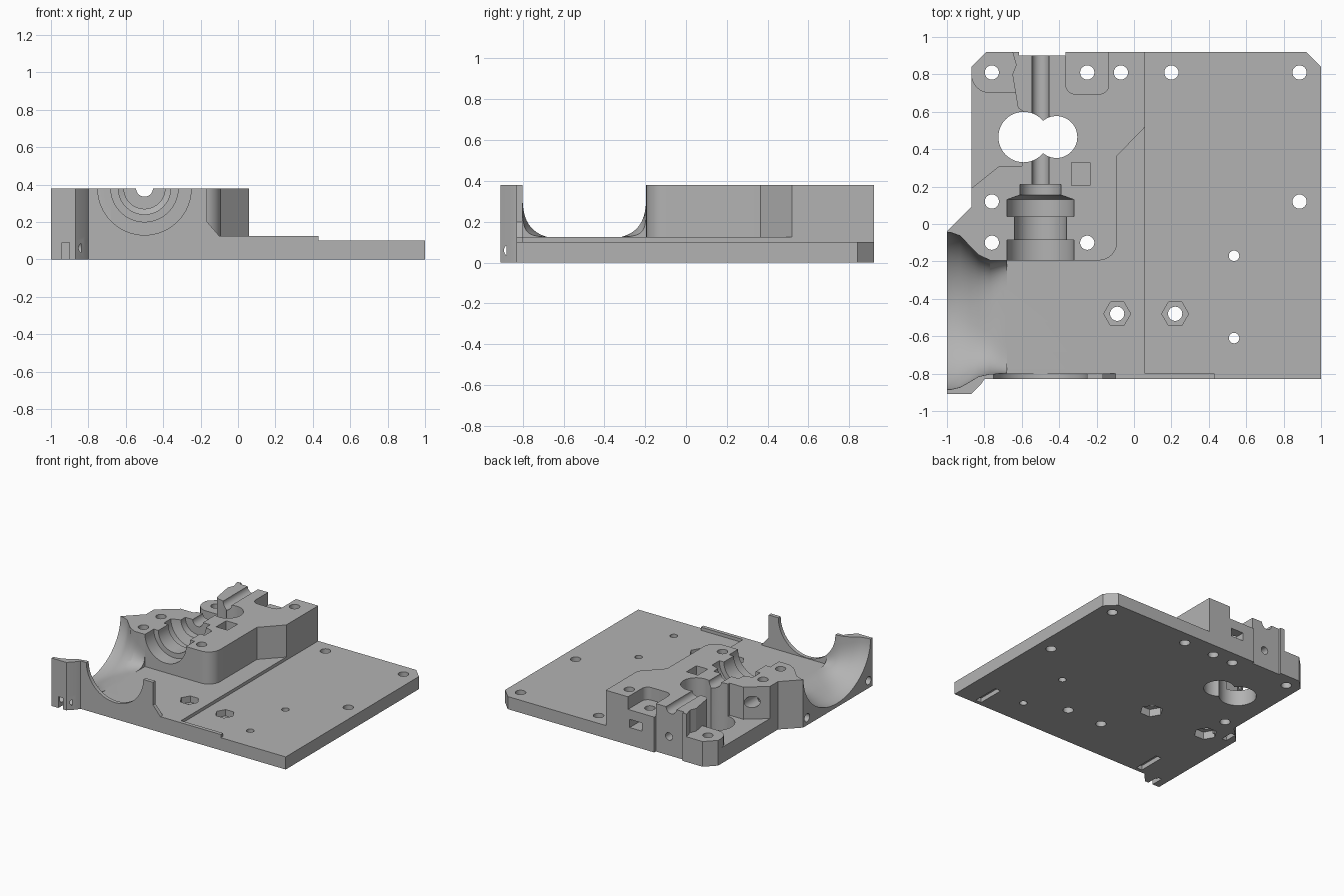
import bpy, bmesh, math
from mathutils import Vector

cube = bpy.data.objects.get("Cube")
if cube:
    bpy.data.objects.remove(cube, do_unlink=True)

grey = bpy.data.materials.new("plain grey")
grey.use_nodes = True
COLOUR = (0.45, 0.45, 0.45, 1)
grey.diffuse_color = COLOUR
grey.node_tree.nodes["Principled BSDF"].inputs["Base Color"].default_value = COLOUR


def loft(name, rings):
    """Closed solid through rings of equal length."""
    bm = bmesh.new()
    loops = [[bm.verts.new(p) for p in ring] for ring in rings]
    for a, b in zip(loops, loops[1:]):
        for i in range(len(a)):
            j = (i + 1) % len(a)
            bm.faces.new((a[i], a[j], b[j], b[i]))
    bm.faces.new(loops[0])
    bm.faces.new(loops[-1])
    bmesh.ops.recalc_face_normals(bm, faces=bm.faces)
    mesh = bpy.data.meshes.new(name)
    bm.to_mesh(mesh)
    bm.free()
    mesh.materials.append(grey)
    obj = bpy.data.objects.new(name, mesh)
    bpy.context.scene.collection.objects.link(obj)
    return obj


def place(axis, u, v, w):
    return {"x": (w, u, v), "y": (u, w, v), "z": (u, v, w)}[axis]


def prism(name, points, lo, hi, axis="z"):
    return loft(name, [[place(axis, u, v, w) for u, v in points] for w in (lo, hi)])


def box(name, x0, x1, y0, y1, z0, z1):
    return prism(name, [(x0, y0), (x1, y0), (x1, y1), (x0, y1)], z0, z1)


def arc(u, v, r, start, end, n=8):
    angles = [math.radians(start + (end - start) * i / n) for i in range(n + 1)]
    return [(u + r * math.cos(a), v + r * math.sin(a)) for a in angles]


def rod(name, u, v, r, lo, hi, axis="z", n=32):
    return prism(name, arc(u, v, r, 0, 360, n)[:-1], lo, hi, axis)


def combine(body, tool, operation):
    mod = body.modifiers.new(tool.name, "BOOLEAN")
    mod.operation = operation
    mod.solver = "EXACT"
    mod.object = tool
    bpy.context.view_layer.objects.active = body
    bpy.ops.object.modifier_apply(modifier=mod.name)
    bpy.data.objects.remove(tool, do_unlink=True)


# Base plate with clipped corners and the side mount bulge
left_edge = [(-.87, -.91), (-1, -.91), (-1, -.04), (-.87, .09)]
front_step = [(-.8, -.83), (-.82, -.86)]
body = prism("mount_body", front_step + left_edge + [
    (-.87, .84), (-.79, .92), (.92, .92), (1, .84), (1, -.83)], 0, .1)

# Raised floor, front lip, low corner boss and tall housing
added = [
    prism("raised_floor", front_step + left_edge + [
        (-.87, .84), (-.79, .92), (.06, .92), (.06, -.83)], .05, .125),
    box("front_lip", 0, .43, -.83, -.8, .05, .125),
    prism("corner_boss", [(-.6, .7), (-.6, .92), (-.79, .92), (-.87, .84)]
          + arc(-.77, .8, .1, 180, 270), .05, .2),
    prism("housing", front_step + left_edge + [
        (-.87, .19), (-.72, .31), (-.6, .31), (-.59, .6), (-.62, .62),
        (-.65, .8), (-.63, .85), (-.65, .92), (.06, .92), (.06, .52), (-.09, .365)]
        + arc(-.19, -.095, .1, 0, -90)
        + [(-.68, -.195), (-.68, -.8), (-.165, -.8), (-.165, -.83)], .05, .38),
    prism("wall_foot", [(-.3, .06), (-.1, .06), (-.1, .125), (-.165, .2), (-.3, .2)],
          -.83, -.8, "y"),
]
for part in added:
    combine(body, part, "UNION")

# Flared side duct: round at the outside, square inside
rings = []
for x, y, a, b, n in [(-1.05, -.465, .42, .35, 2), (-.98, -.465, .42, .35, 2),
                      (-.93, -.468, .405, .34, 2.1), (-.88, -.48, .365, .32, 2.3),
                      (-.83, -.49, .325, .295, 2.7), (-.77, -.498, .304, .268, 3.5),
                      (-.71, -.4975, .3025, .256, 6), (-.66, -.4975, .3025, .255, 9)]:
    ring = [(x, y + a, .6), (x, y - a, .6)]
    for i in range(33):
        t = math.pi * (1 + i / 32)
        c, s = math.cos(t), abs(math.sin(t))
        ring.append((x, y + math.copysign(abs(c) ** (2 / n), c) * a, .38 - b * s ** (2 / n)))
    rings.append(ring)
cutters = [loft("duct", rings)]

# Stepped round seat and filament channel along y
steps = [(-.3, .18), (-.085, .18), (-.085, .14), (.04, .14), (.04, .18), (.13, .18),
         (.155, .11), (.21, .11), (.21, .045), (1, .045)]
cutters.append(loft("channel", [[(u, y, v) for u, v in arc(-.5, .38, r, 0, 360, 40)[:-1]]
                                for y, r in steps]))
cutters.append(rod("front_opening", -.5, .38, .25, -.9, -.78, "y", 64))

# Twin gear well, back notch, rear pocket and small top pocket
cutters += [
    rod("large_well", -.59, .465, .135, -.1, .6, n=48),
    rod("small_well", -.415, .465, .112, -.1, .6, n=48),
    box("back_notch", -.615, -.365, .9, 1, -.1, .6),
    prism("rear_pocket", [(-.135, 1), (-.365, 1)] + arc(-.315, .745, .05, 180, 270)
          + arc(-.185, .745, .05, 270, 360), .28, .6),
    box("top_pocket", -.335, -.235, .205, .33, .2, .6),
    box("rear_nut_slot", -.26, -.15, .7, 1, .14, .205),
    rod("rear_screw", -.48, .15, .03, .6, 1, "y"),
    rod("wall_screw", -.77, .26, .045, .15, .45, "y"),
]

# Vertical screw holes
for x, y in [(-.76, .81), (-.25, .81), (-.07, .81), (.2, .81), (.885, .81), (-.76, .12),
             (-.76, -.1), (-.25, -.1), (.885, .12), (-.09, -.48), (.22, -.48)]:
    cutters.append(rod("screw_hole", x, y, .038, -.1, .6))
for y in (-.17, -.61):
    cutters.append(rod("pin_hole", .535, y, .028, -.1, .3))

# Hexagonal nut seats above and below
for x, top in ((-.09, .125), (.22, .1)):
    cutters.append(rod("floor_nut", x, -.48, .072, top - .05, .3, n=6))
for x in (-.25, -.76):
    cutters.append(rod("under_nut", x, -.1, .085, -.1, .06, n=6))

# Side mount screws and their nut slots, strap recesses underneath
for y, nut in ((-.86, -.86), (-.09, -.03)):
    cutters.append(rod("side_screw", y, .06, .032, -1.1, -.84, "x"))
    cutters.append(box("side_nut_slot", -.94, -.9, nut - .05, nut + .05, -.1, .09))
for x in (.8, -.72):
    cutters.append(box("strap_recess", x - .025, x + .025, -.8, -.58, -.1, .035))

for tool in cutters:
    combine(body, tool, "DIFFERENCE")

body.select_set(True)
bpy.context.view_layer.objects.active = body
bpy.ops.object.shade_smooth_by_angle(angle=math.radians(30))
